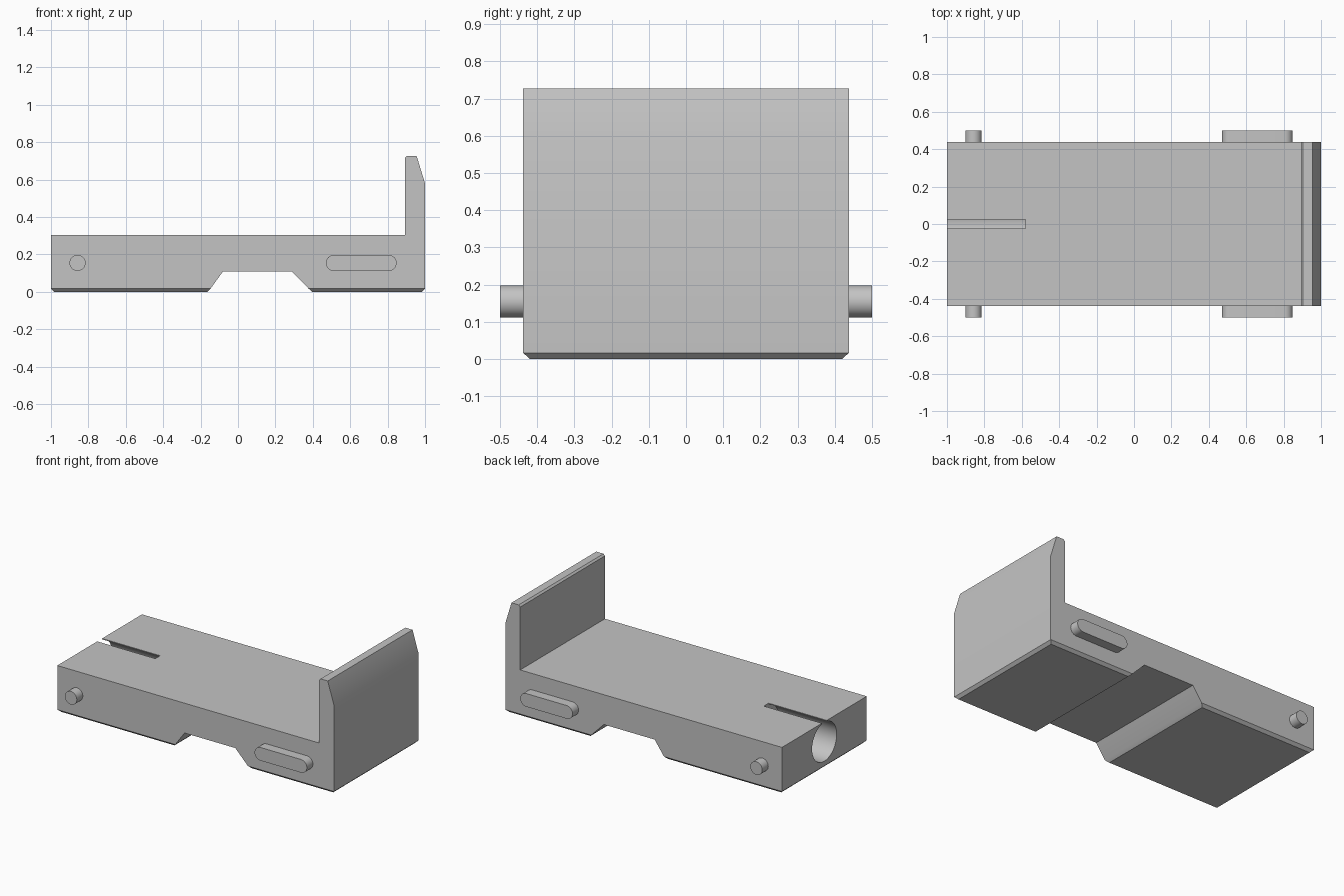
import bpy, bmesh, math
from mathutils import Matrix, Vector

cube = bpy.data.objects.get("Cube")
if cube:
    bpy.data.objects.remove(cube)

HALF_W = 0.4375      # half width of the body
LIP = 0.017          # height of the bottom chamfer

grey = bpy.data.materials.new("plain_grey")
grey.use_nodes = True
colour = (0.55, 0.55, 0.55, 1)
grey.diffuse_color = colour
grey.node_tree.nodes["Principled BSDF"].inputs["Base Color"].default_value = colour


def make_object(name, bm):
    bmesh.ops.recalc_face_normals(bm, faces=bm.faces)
    mesh = bpy.data.meshes.new(name)
    bm.to_mesh(mesh)
    bm.free()
    mesh.materials.append(grey)
    obj = bpy.data.objects.new(name, mesh)
    bpy.context.collection.objects.link(obj)
    return obj


def prism(points, y0, y1):
    """Extrude an x-z outline along y."""
    bm = bmesh.new()
    face = bm.faces.new([bm.verts.new((x, y0, z)) for x, z in points])
    new = bmesh.ops.extrude_face_region(bm, geom=[face])["geom"]
    verts = [g for g in new if isinstance(g, bmesh.types.BMVert)]
    bmesh.ops.translate(bm, verts=verts, vec=(0, y1 - y0, 0))
    return bm


def pill(x0, x1, z, r, steps=20):
    """Round-ended outline; a circle when x0 equals x1."""
    pts = []
    for cx, start in ((x1, -math.pi / 2), (x0, math.pi / 2)):
        for i in range(steps + 1):
            a = start + math.pi * i / steps
            p = (cx + r * math.cos(a), z + r * math.sin(a))
            if all(math.dist(p, q) > 1e-5 for q in pts):
                pts.append(p)
    return pts


def smooth(obj):
    bpy.ops.object.select_all(action='DESELECT')
    obj.select_set(True)
    bpy.context.view_layer.objects.active = obj
    bpy.ops.object.shade_smooth_by_angle(angle=math.radians(30))


# Body: flat deck, upright end plate and notch underneath
profile = [(-1, LIP), (-0.147, LIP), (-0.08, 0.11), (0.287, 0.11), (0.378, LIP),
           (1, LIP), (1, 0.58), (0.955, 0.727), (0.903, 0.727), (0.892, 0.716),
           (0.892, 0.305), (-1, 0.305)]
bm = prism(profile, -HALF_W, HALF_W)

# Chamfered feet: extrude each bottom face down and draw it in
bm.normal_update()
for face in [f for f in bm.faces if all(v.co.z < LIP + 0.001 for v in f.verts)]:
    foot = bmesh.ops.extrude_discrete_faces(bm, faces=[face])["faces"][0]
    centre = foot.calc_center_median()
    for v in foot.verts:
        side = v.co - centre
        v.co -= Vector((math.copysign(0.018, side.x), math.copysign(0.018, side.y), LIP))
bmesh.ops.remove_doubles(bm, verts=bm.verts, dist=1e-5)
body = make_object("body", bm)

# Round bore in the end face, and the narrow slot above it
bm = bmesh.new()
bmesh.ops.create_cone(bm, cap_ends=True, segments=64, radius1=0.127, radius2=0.127, depth=0.52,
                      matrix=Matrix.Translation((-0.84, 0, 0.175)) @ Matrix.Rotation(math.pi / 2, 4, 'Y'))
bore = make_object("bore_cutter", bm)
slot = make_object("slot_cutter", prism([(-1.1, 0.19), (-0.58, 0.19), (-0.58, 0.4), (-1.1, 0.4)],
                                        -0.025, 0.025))
bpy.context.view_layer.objects.active = body
for cutter in (bore, slot):
    cutter.hide_render = True
    mod = body.modifiers.new("cut", 'BOOLEAN')
    mod.operation = 'DIFFERENCE'
    mod.solver = 'EXACT'
    mod.object = cutter
    bpy.ops.object.modifier_apply(modifier=mod.name)
    bpy.data.objects.remove(cutter)
smooth(body)

# Pins and long guide lugs on both sides
for side, y in (("front", -1), ("back", 1)):
    for name, x0, x1 in (("pin", -0.858, -0.858), ("guide_lug", 0.513, 0.805)):
        smooth(make_object(f"{side}_{name}", prism(pill(x0, x1, 0.155, 0.043), y * 0.42, y * 0.5)))
